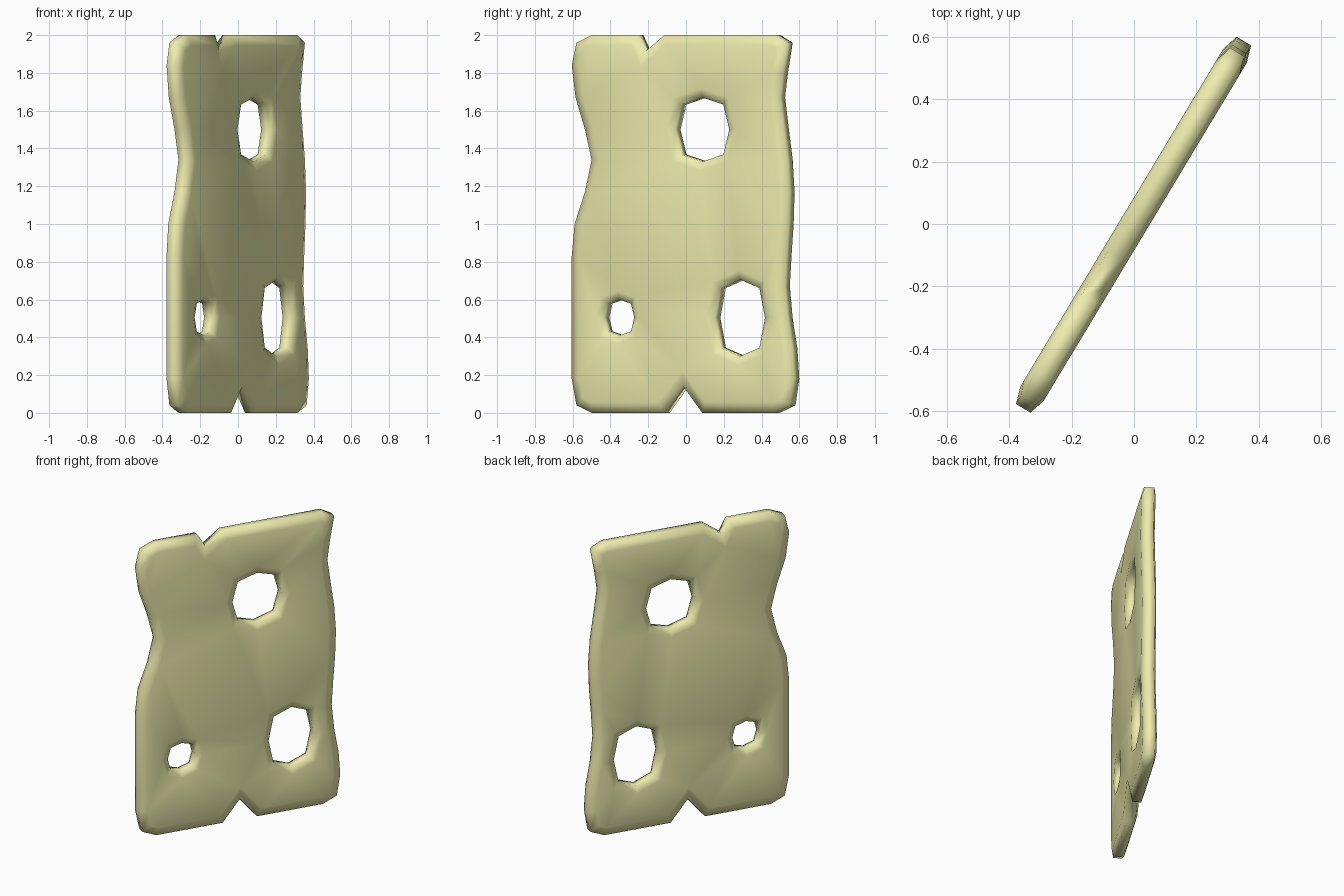
import bpy, bmesh, math
from mathutils import Vector

if "Cube" in bpy.data.objects:
    bpy.data.objects.remove(bpy.data.objects["Cube"])

ANGLE = math.radians(59)
S = math.sin(ANGLE)
RIM, FACE = 0.027, 0.044      # half thickness at the rim and on the faces

# ragged plate outline, counter-clockwise (side-view y, z)
outline = [(-.5, 0), (-.1, 0), (0, .14), (.1, 0), (.5, 0), (.58, .04), (.6, .18),
           (.59, .34), (.565, .5), (.55, .67), (.56, .85), (.57, 1.0), (.575, 1.17),
           (.565, 1.34), (.545, 1.5), (.525, 1.67), (.54, 1.8), (.565, 1.96), (.5, 2),
           (-.1, 2), (-.2, 1.915), (-.24, 2), (-.5, 2), (-.58, 1.96), (-.605, 1.84),
           (-.585, 1.67), (-.535, 1.5), (-.5, 1.34), (-.535, 1.17), (-.59, 1.0),
           (-.605, .83), (-.605, .18), (-.58, .04)]
outline = [((y - math.copysign(.014, y) * (abs(y) > .4)) / S, z) for y, z in outline]


def hole(y, z, ry, rz):
    """Clockwise eight-sided hole with slightly full corners."""
    pts = []
    for i in range(8):
        a = -i * math.pi / 4
        k = 1.1 if i % 2 else 1.0
        pts.append(((y + ry * k * math.cos(a)) / S, z + rz * k * math.sin(a)))
    return pts


def inset(pts, d):
    """Move a closed loop into the material by distance d."""
    out = []
    for i, p in enumerate(pts):
        p = Vector(p)
        e1 = (p - Vector(pts[i - 1])).normalized()
        e2 = (Vector(pts[(i + 1) % len(pts)]) - p).normalized()
        n1, n2 = Vector((-e1.y, e1.x)), Vector((-e2.y, e2.x))
        m = (n1 + n2).normalized()
        out.append(p + m * d / max(m.dot(n1), .6))
    return out


loops = [(outline, .055),
         (hole(.1, 1.5, .143, .17), .045),
         (hole(.3, .503, .132, .203), .045),
         (hole(-.34, .505, .08, .095), .04)]

# rims: straight wall in the middle, sloping out to the flat faces
bm = bmesh.new()
caps = {-1: [], 1: []}
for pts, d in loops:
    inner = inset(pts, d)
    rings = [[bm.verts.new((p[0], h, p[1])) for p in ring]
             for ring, h in ((inner, -FACE), (pts, -RIM), (pts, RIM), (inner, FACE))]
    n = len(pts)
    for a, b in zip(rings, rings[1:]):
        for i in range(n):
            j = (i + 1) % n
            bm.faces.new((a[i], a[j], b[j], b[i]))
    for side, ring in ((-1, rings[0]), (1, rings[3])):
        caps[side] += [bm.edges.get((ring[i], ring[(i + 1) % n])) for i in range(n)]

# flat faces with the holes left open
for side, edges in caps.items():
    bmesh.ops.triangle_fill(bm, use_beauty=True, edges=edges, normal=(0, side, 0))
bmesh.ops.recalc_face_normals(bm, faces=bm.faces[:])
for f in bm.faces:
    f.smooth = True

mesh = bpy.data.meshes.new("plate")
bm.to_mesh(mesh)
bm.free()
plate = bpy.data.objects.new("worn_plate", mesh)
bpy.context.collection.objects.link(plate)
plate.rotation_euler.z = ANGLE

mat = bpy.data.materials.new("yellow")
mat.diffuse_color = (.85, .84, .42, 1)
mat.use_nodes = True
mat.node_tree.nodes["Principled BSDF"].inputs["Base Color"].default_value = mat.diffuse_color
mesh.materials.append(mat)
